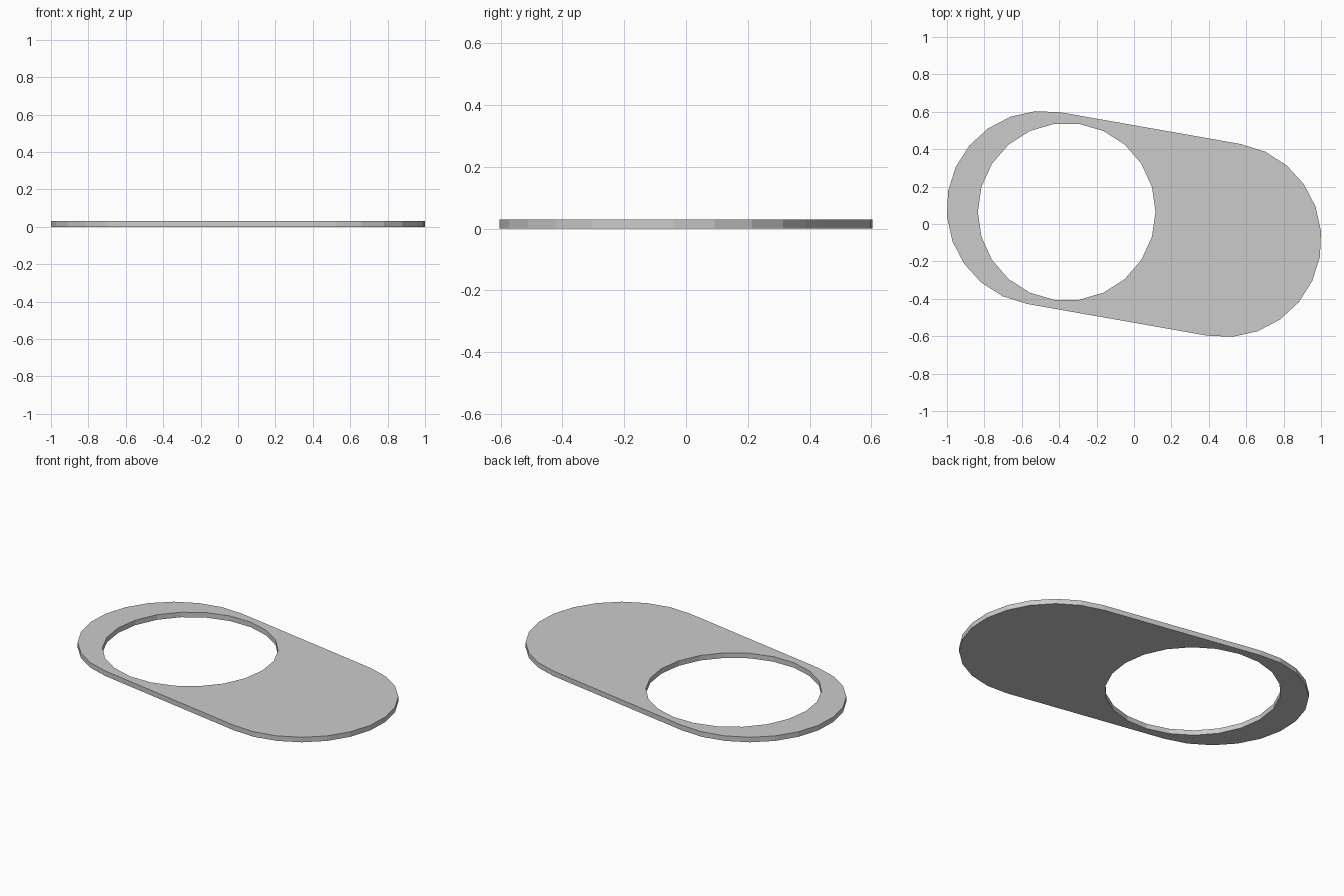
import bpy, bmesh
from math import radians, cos, sin, pi

if "Cube" in bpy.data.objects:
    bpy.data.objects.remove(bpy.data.objects["Cube"])

THICK = 0.03
END = (0.482, -0.085)   # centre of the right rounded end
R_END = 0.52
TILT = -10              # degrees, long axis of the plate


def arc(cx, cy, r, start, step, count):
    return [(cx + r * cos(radians(start + step * i)),
             cy + r * sin(radians(start + step * i))) for i in range(count)]


# Rounded outline: two half circles of 12 segments joined by straight sides
outline = (arc(END[0], END[1], R_END, TILT - 90, 15, 13)
           + arc(-END[0], -END[1], R_END, TILT + 90, 15, 13))
# Offset 22-sided round opening
opening = arc(-0.36, 0.065, 0.475, 0, 360 / 22, 22)

bm = bmesh.new()
edges = []
for loop in (outline, opening):
    vs = [bm.verts.new((x, y, 0)) for x, y in loop]
    edges += [bm.edges.new((vs[i - 1], vs[i])) for i in range(len(vs))]
bmesh.ops.triangle_fill(bm, edges=edges, use_beauty=True, normal=(0, 0, 1))

# Thicken the flat plate upwards, keeping the bottom faces
res = bmesh.ops.extrude_face_region(bm, geom=bm.faces[:], use_keep_orig=True)
top = [g for g in res["geom"] if isinstance(g, bmesh.types.BMVert)]
bmesh.ops.translate(bm, verts=top, vec=(0, 0, THICK))
bmesh.ops.recalc_face_normals(bm, faces=bm.faces[:])

mesh = bpy.data.meshes.new("link_plate")
bm.to_mesh(mesh)
bm.free()
plate = bpy.data.objects.new("link_plate", mesh)
bpy.context.collection.objects.link(plate)
